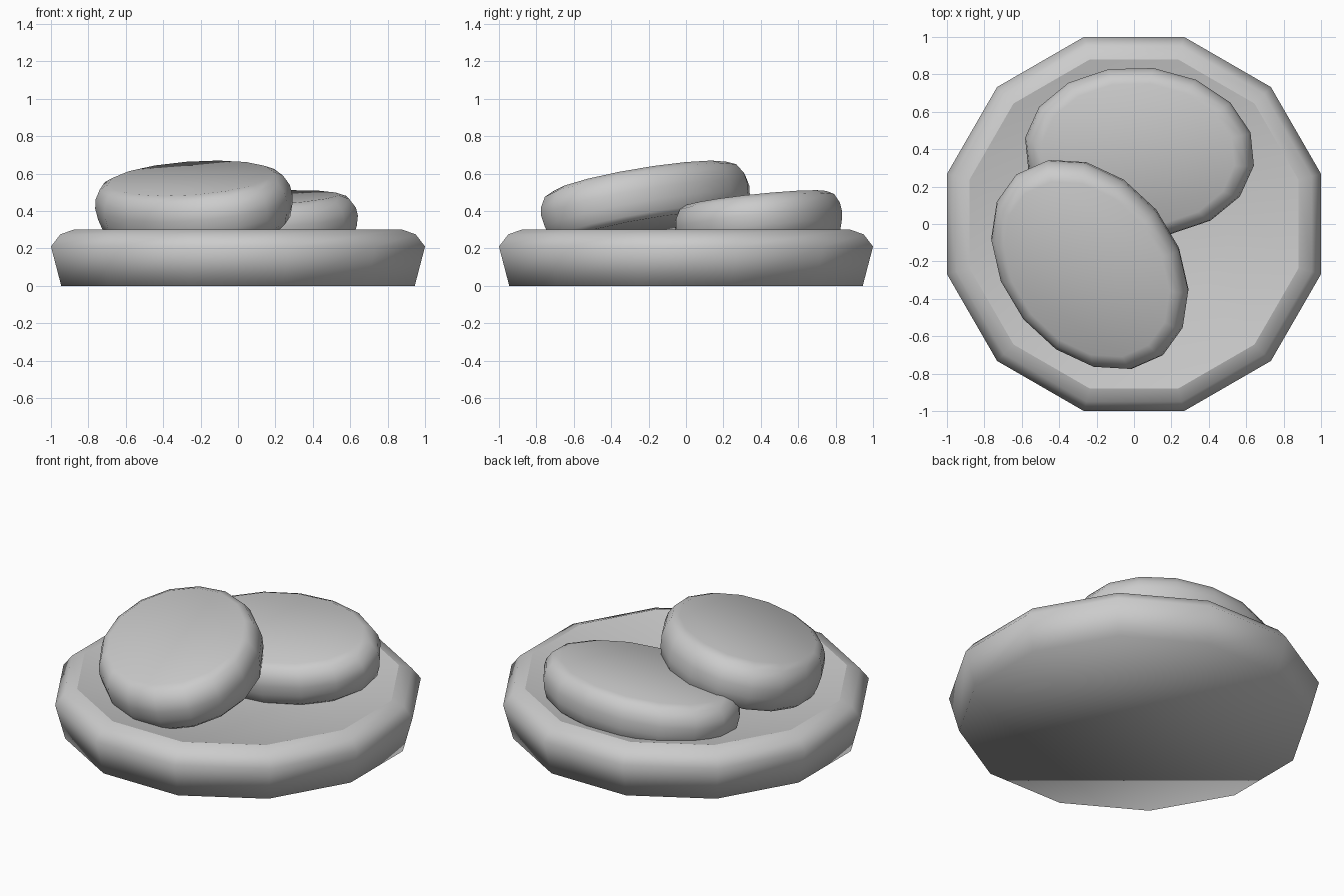
import bpy
from math import cos, sin, pi, radians

if "Cube" in bpy.data.objects:
    bpy.data.objects.remove(bpy.data.objects["Cube"])


def lofted(name, rings):
    """Solid from a stack of equal-length vertex rings, capped at both ends."""
    n = len(rings[0])
    verts = [p for ring in rings for p in ring]
    faces = [tuple(reversed(range(n)))]
    for k in range(len(rings) - 1):
        for i in range(n):
            j = (i + 1) % n
            faces.append((k * n + i, k * n + j, (k + 1) * n + j, (k + 1) * n + i))
    faces.append(tuple(range((len(rings) - 1) * n, len(rings) * n)))
    mesh = bpy.data.meshes.new(name)
    mesh.from_pydata(verts, [], faces)
    mesh.shade_smooth()
    obj = bpy.data.objects.new(name, mesh)
    bpy.context.collection.objects.link(obj)
    return obj


def dish(name, profile, sides=12):
    """Twelve-sided plate; profile gives (flat-to-centre distance, height)."""
    rings = []
    for d, z in profile:
        r = d / cos(pi / sides)
        angles = [2 * pi * (i + 0.5) / sides for i in range(sides)]
        rings.append([(r * cos(a), r * sin(a), z) for a in angles])
    return lofted(name, rings)


def pebble(name, centre, a, b, half, turn, slope, phase=0, sides=16):
    """Flattened rounded oval, turned about z and leaning by the x/y slopes."""
    section = [(0.89, -1), (0.95, -0.8), (0.985, -0.35), (1, 0.1),
               (0.985, 0.45), (0.93, 0.83), (0.84, 1)]
    c, s = cos(radians(turn)), sin(radians(turn))
    rings = []
    for scale, h in section:
        ring = []
        for i in range(sides):
            t = 2 * pi * i / sides + radians(phase)
            u, v, w = a * scale * cos(t), b * scale * sin(t), h * half
            x, y = u * c - v * s, u * s + v * c
            z = w + slope[0] * x + slope[1] * y
            ring.append((centre[0] + x - slope[0] * w,
                         centre[1] + y - slope[1] * w, centre[2] + z))
        rings.append(ring)
    return lofted(name, rings)


# plate with rounded rim and sunken middle
plate = dish("plate", [(0.945, 0), (1.0, 0.21), (0.95, 0.275), (0.88, 0.3),
                       (0.5, 0.215), (0.03, 0.19)])
# keep the inner lip crisp
sharp = plate.data.attributes.new("sharp_edge", 'BOOLEAN', 'EDGE')
for e in plate.data.edges:
    sharp.data[e.index].value = all(36 <= v < 48 for v in e.vertices)

# lower piece at the back, upper piece leaning on it
pebble("lower_piece", (0.03, 0.388, 0.34), 0.617, 0.452, 0.125, -4, (0.05, 0.105), -4)
pebble("upper_piece", (-0.235, -0.215, 0.44), 0.622, 0.455, 0.135, -51, (0.13, 0.2))
